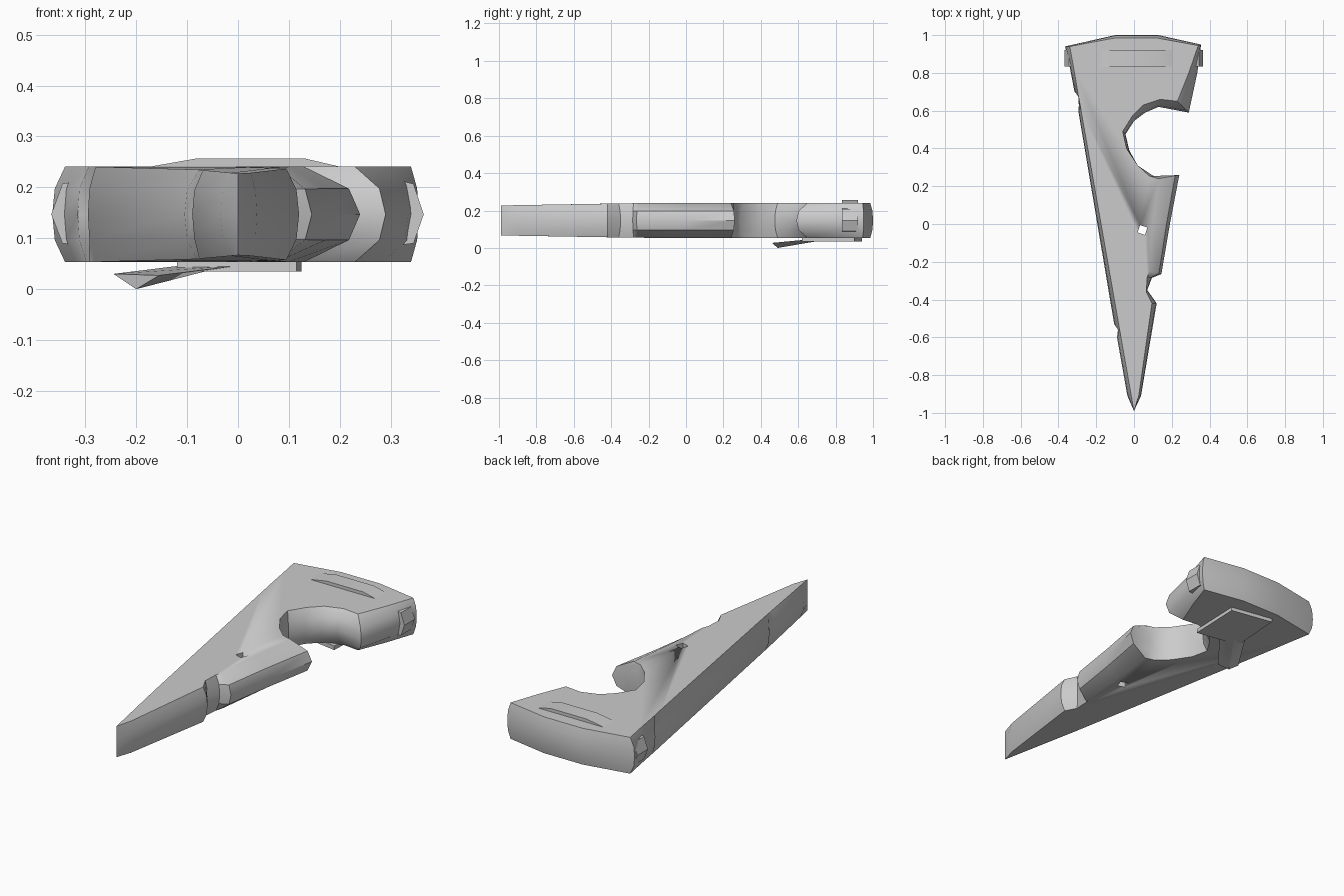
import bpy, bmesh, math

if "Cube" in bpy.data.objects:
    bpy.data.objects.remove(bpy.data.objects["Cube"])

grey = bpy.data.materials.new("light_grey")
grey.diffuse_color = (0.6, 0.6, 0.6, 1)
grey.use_nodes = True
grey.node_tree.nodes["Principled BSDF"].inputs["Base Color"].default_value = grey.diffuse_color
MID = 0.147


def make(name, rings, angle=35):
    """Loft equal-length rings from bottom to top and cap both ends."""
    bm = bmesh.new()
    vs = [[bm.verts.new(p) for p in r] for r in rings]
    n = len(rings[0])
    for a, b in zip(vs, vs[1:]):
        for i in range(n):
            j = (i + 1) % n
            bm.faces.new((a[i], a[j], b[j], b[i]))
    bm.faces.new(vs[0][::-1])
    bm.faces.new(vs[-1])
    bmesh.ops.remove_doubles(bm, verts=bm.verts, dist=0.0005)
    bmesh.ops.recalc_face_normals(bm, faces=bm.faces)
    me = bpy.data.meshes.new(name)
    bm.to_mesh(me)
    bm.free()
    me.materials.append(grey)
    ob = bpy.data.objects.new(name, me)
    bpy.context.collection.objects.link(ob)
    bpy.ops.object.select_all(action='DESELECT')
    ob.select_set(True)
    bpy.context.view_layer.objects.active = ob
    bpy.ops.object.shade_smooth_by_angle(angle=math.radians(angle))
    return ob


# Body outline: (rim x, rim y, flat-face x, flat-face y)
outline = [
    (0, -.99, 0, -.99), (.037, -.91, .025, -.91), (.12, -.42, .095, -.42),
    (.07, -.35, .065, -.36), (.095, -.285, .07, -.28), (.145, -.265, .08, -.25),
    (.19, 0, .10, 0), (.24, .26, .13, .24), (.115, .25, .08, .255),
    (.03, .29, .02, .31), (-.025, .39, -.04, .40), (-.045, .475, -.06, .49),
    (0, .545, -.01, .57), (.06, .59, .05, .63), (.13, .62, .14, .66),
    (.29, .59, .23, .65), (.335, .80, .29, .80), (.355, .95, .34, .945),
    (.13, 1.0, .12, .985), (-.10, 1.0, -.10, .985), (-.365, .94, -.34, .94),
    (-.34, .83, -.32, .83), (-.315, .70, -.298, .70), (-.285, .68, -.293, .67),
    (-.295, .60, -.28, .60), (-.105, -.53, -.081, -.53), (-.085, -.56, -.076, -.56),
    (-.09, -.60, -.069, -.60), (-.035, -.91, -.014, -.91),
]


def ring(level, t):
    """Blend flat face (t=0) to rim (t=1); level -1 is bottom, 1 is top."""
    out = []
    for rx, ry, fx, fy in outline:
        h = .08 + .0135 * min(1, (ry + 1) / .8)
        out.append((fx + (rx - fx) * t, fy + (ry - fy) * t, MID + level * h))
    return out


body = make("body", [ring(-1, 0), ring(-.54, .8), ring(0, 1), ring(.54, .8), ring(1, 0)])

# Square hole through the blade
c = [(.045 + .029 * math.cos(a), -.032 + .029 * math.sin(a))
     for a in (math.radians(27 + 90 * k) for k in range(4))]
cutter = make("hole_cutter", [[(x, y, z) for x, y in c] for z in (-.1, .4)])
cutter.hide_render = True
mod = body.modifiers.new("hole", 'BOOLEAN')
mod.operation, mod.solver, mod.object = 'DIFFERENCE', 'EXACT', cutter
bpy.context.view_layer.objects.active = body
bpy.ops.object.modifier_apply(modifier="hole")
bpy.data.objects.remove(cutter)

# Strap running around the wide end
strap = [(-.367, MID), (-.345, .207), (-.16, .243), (-.08, .257), (.13, .257),
         (.19, .243), (.345, .207), (.365, MID), (.345, .09), (.19, .07),
         (-.16, .07), (-.345, .09)]
make("strap", [[(x, y, z) for x, z in strap] for y in (.835, .92)], 20)

# Square plate and bent clip on the underside
plate = [(.115, .62), (.125, .90), (-.10, .94), (-.12, .66)]
make("underside_plate", [[(x, y, z) for x, y in plate] for z in (.035, .056)])
make("underside_clip", [
    [(-.155, .46, .027), (-.20, .49, .0), (-.245, .51, .03)],
    [(0, .66, .046), (-.06, .70, .036), (-.115, .72, .046)],
    [(.0, .85, .054), (-.06, .85, .05), (-.115, .85, .054)]], 15)
